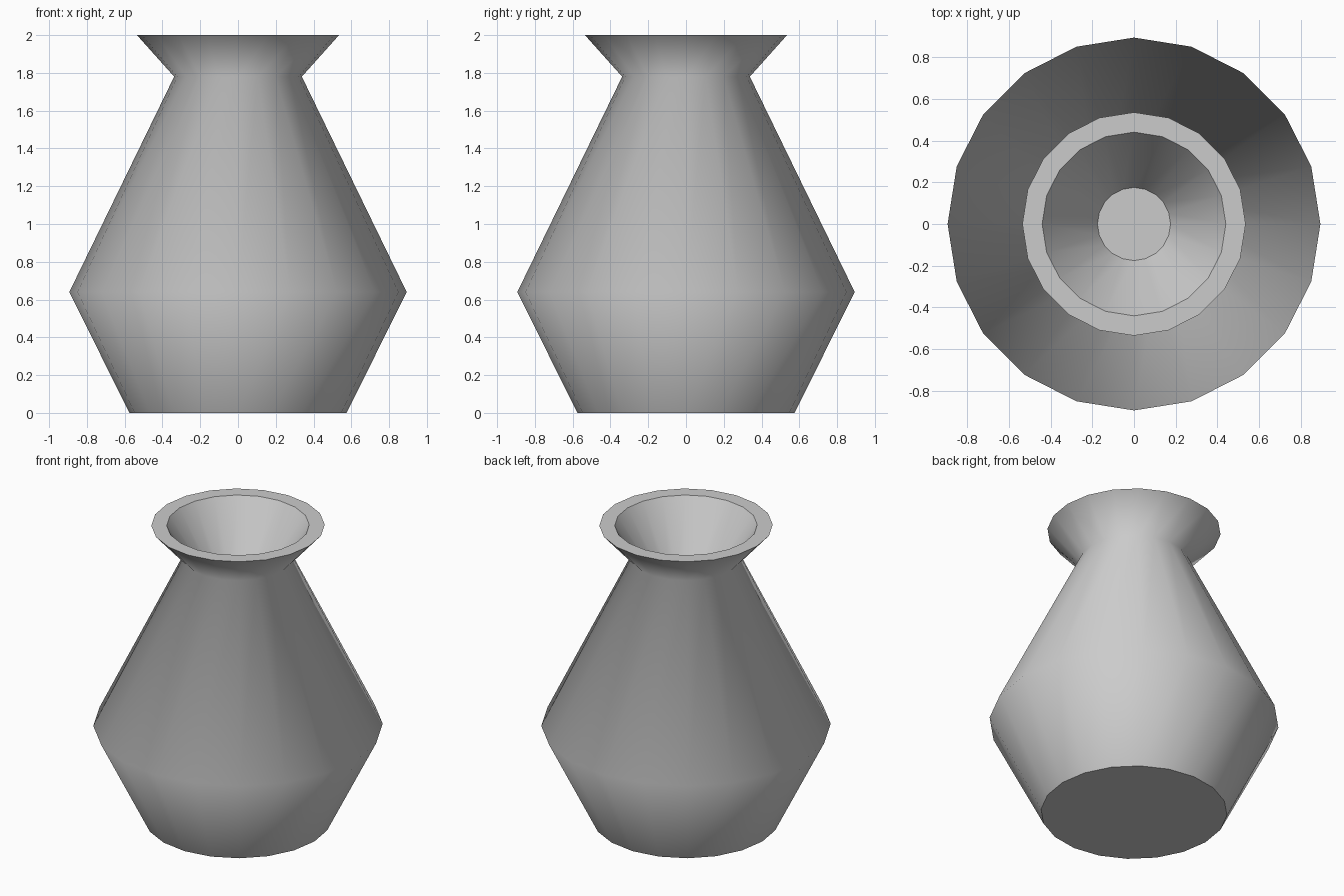
import bpy, bmesh, math

if "Cube" in bpy.data.objects:
    bpy.data.objects.remove(bpy.data.objects["Cube"])

SIDES = 20
# (radius, height, crisp edge) from the base, up the outside, down into the mouth
PROFILE = [
    (0.575, 0.00, True),    # base
    (0.893, 0.64, False),   # belly
    (0.338, 1.78, False),   # neck
    (0.535, 2.00, True),    # outer lip
    (0.440, 2.00, True),    # inner lip
    (0.175, 1.60, True),    # mouth floor
]

bm = bmesh.new()

# Rings of the turned profile
rings = []
for r, z, _ in PROFILE:
    rings.append([bm.verts.new((r * math.cos(2 * math.pi * i / SIDES),
                                r * math.sin(2 * math.pi * i / SIDES), z))
                  for i in range(SIDES)])

# Walls between neighbouring rings
for low, high in zip(rings, rings[1:]):
    for i in range(SIDES):
        j = (i + 1) % SIDES
        bm.faces.new((low[i], low[j], high[j], high[i]))

# Base and mouth floor
bm.faces.new(rings[0][::-1])
bm.faces.new(rings[-1])

# Smooth walls, crisp rims
for f in bm.faces:
    f.smooth = True
for ring, (_, _, crisp) in zip(rings, PROFILE):
    if crisp:
        for i in range(SIDES):
            bm.edges.get((ring[i], ring[(i + 1) % SIDES])).smooth = False

mesh = bpy.data.meshes.new("vase")
bm.to_mesh(mesh)
bm.free()
bpy.context.collection.objects.link(bpy.data.objects.new("vase", mesh))
